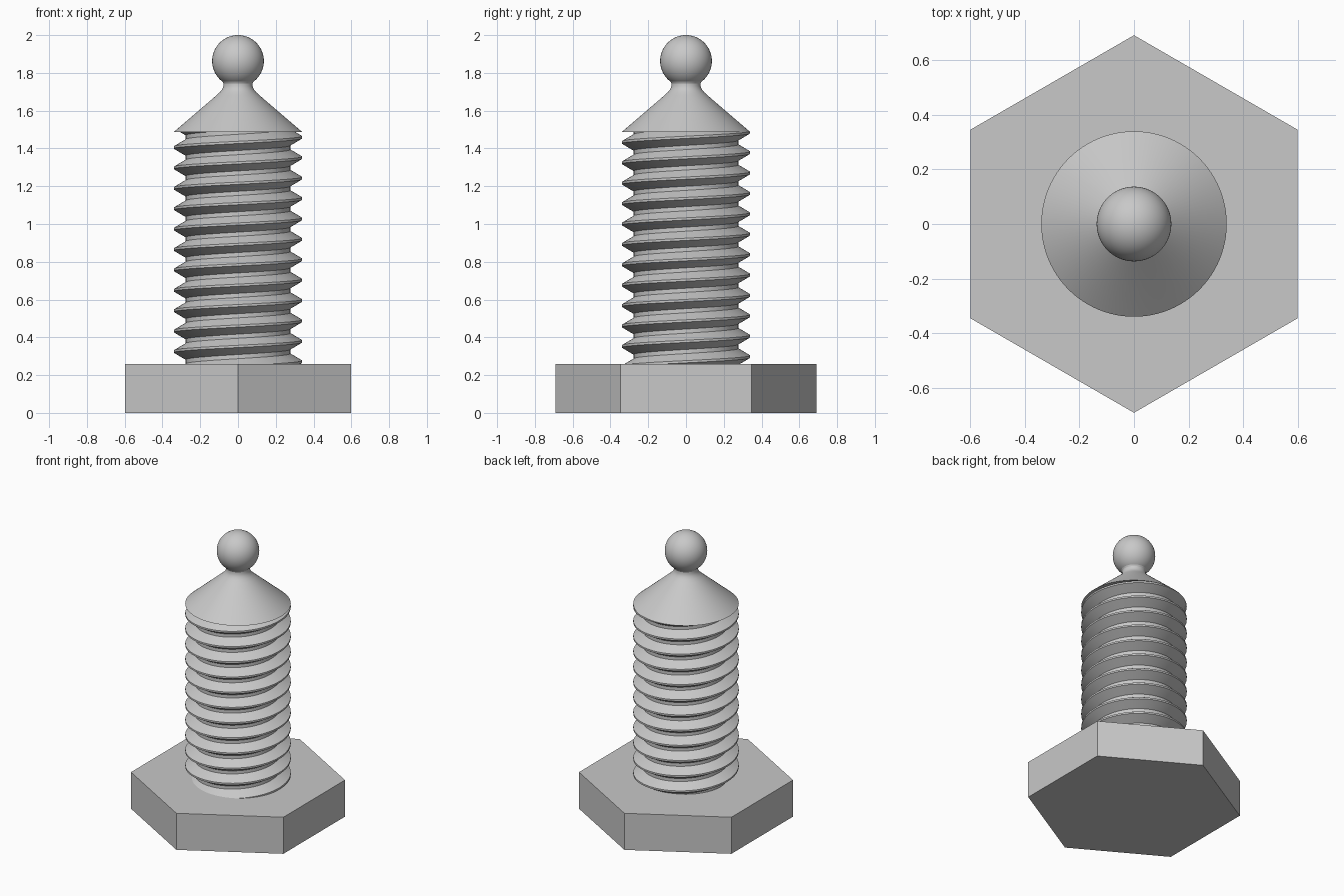
import bpy, bmesh, math

cube = bpy.data.objects.get("Cube")
if cube:
    bpy.data.objects.remove(cube, do_unlink=True)

# One plain steel grey
steel = bpy.data.materials.new("steel grey")
steel.use_nodes = True
GREY = (0.58, 0.58, 0.58, 1)
steel.diffuse_color = GREY
steel.node_tree.nodes["Principled BSDF"].inputs["Base Color"].default_value = GREY


def finish(name, bm, smooth=True):
    """Turn a bmesh into a named object with the steel material."""
    bmesh.ops.recalc_face_normals(bm, faces=bm.faces)
    mesh = bpy.data.meshes.new(name)
    bm.to_mesh(mesh)
    bm.free()
    mesh.materials.append(steel)
    obj = bpy.data.objects.new(name, mesh)
    bpy.context.collection.objects.link(obj)
    if smooth:
        bpy.ops.object.select_all(action='DESELECT')
        obj.select_set(True)
        bpy.context.view_layer.objects.active = obj
        bpy.ops.object.shade_smooth_by_angle(angle=math.radians(25))
    return obj


def lathe(name, profile, sides=96):
    """Revolve (radius, z) points round the z axis and cap both ends."""
    bm = bmesh.new()
    rings = []
    for r, z in profile:
        rings.append([bm.verts.new((r * math.cos(2 * math.pi * i / sides),
                                    r * math.sin(2 * math.pi * i / sides), z))
                      for i in range(sides)])
    for a, b in zip(rings, rings[1:]):
        for i in range(sides):
            j = (i + 1) % sides
            bm.faces.new((a[i], a[j], b[j], b[i]))
    bm.faces.new(rings[0])
    bm.faces.new(rings[-1])
    return finish(name, bm)


def thread(name, z_low, z_high, crest_z, pitch, minor, major, sides=96):
    """Right-handed screw thread, cut flat at both ends."""
    # one pitch of the profile: root flat, rising flank, crest flat
    root, crest = 0.022, 0.012
    flank = (pitch - root - crest) / 2
    profile = [(minor, 0), (minor, root),
               (major, root + flank), (major, root + flank + crest)]
    n = len(profile)
    # crest_z is the height of a crest on the -x side (half a turn round)
    start = crest_z - (root + flank + crest / 2) - pitch / 2 - 2 * pitch
    turns = math.ceil((z_high - start) / pitch) + 2
    bm = bmesh.new()
    cols = []
    for i in range(sides):
        a = 2 * math.pi * i / sides
        cols.append([bm.verts.new((r * math.cos(a), r * math.sin(a),
                                   start + pitch * (k + i / sides) + z))
                     for k in range(turns) for r, z in profile])
    for i in range(sides):
        a, b = cols[i], cols[(i + 1) % sides]
        shift = n if i == sides - 1 else 0   # the seam joins the next turn
        for j in range(len(a) - 1 - shift):
            bm.faces.new((a[j], b[j + shift], b[j + shift + 1], a[j + 1]))
    for z, normal in ((z_low, (0, 0, -1)), (z_high, (0, 0, 1))):
        bmesh.ops.bisect_plane(bm, geom=bm.verts[:] + bm.edges[:] + bm.faces[:],
                               plane_co=(0, 0, z), plane_no=normal, clear_outer=True)
    return finish(name, bm)


HEAD_TOP, CONE_BASE = 0.26, 1.487

# Hexagonal head, corners on the y axis
bm = bmesh.new()
corners = [(0.692 * math.cos(math.radians(30 + 60 * i)),
            0.692 * math.sin(math.radians(30 + 60 * i))) for i in range(6)]
base = bm.faces.new([bm.verts.new((x, y, 0)) for x, y in corners])
extruded = bmesh.ops.extrude_face_region(bm, geom=[base], use_keep_orig=True)
top = [v for v in extruded["geom"] if isinstance(v, bmesh.types.BMVert)]
bmesh.ops.translate(bm, verts=top, vec=(0, 0, HEAD_TOP))
finish("hex_head", bm, smooth=False)

# Threaded shank
thread("threaded_shank", HEAD_TOP - 0.005, CONE_BASE, 0.325, 0.108, 0.277, 0.34)

# Cone tip flowing into a narrow neck
lathe("cone_and_neck", [(0.34, CONE_BASE), (0.113, 1.682), (0.095, 1.699),
                        (0.083, 1.714), (0.077, 1.730), (0.077, 1.744),
                        (0.084, 1.757), (0.07, 1.79)])

# Ball end
bm = bmesh.new()
bmesh.ops.create_uvsphere(bm, u_segments=64, v_segments=32, radius=0.137)
bmesh.ops.translate(bm, verts=bm.verts, vec=(0, 0, 1.863))
finish("ball_end", bm)
